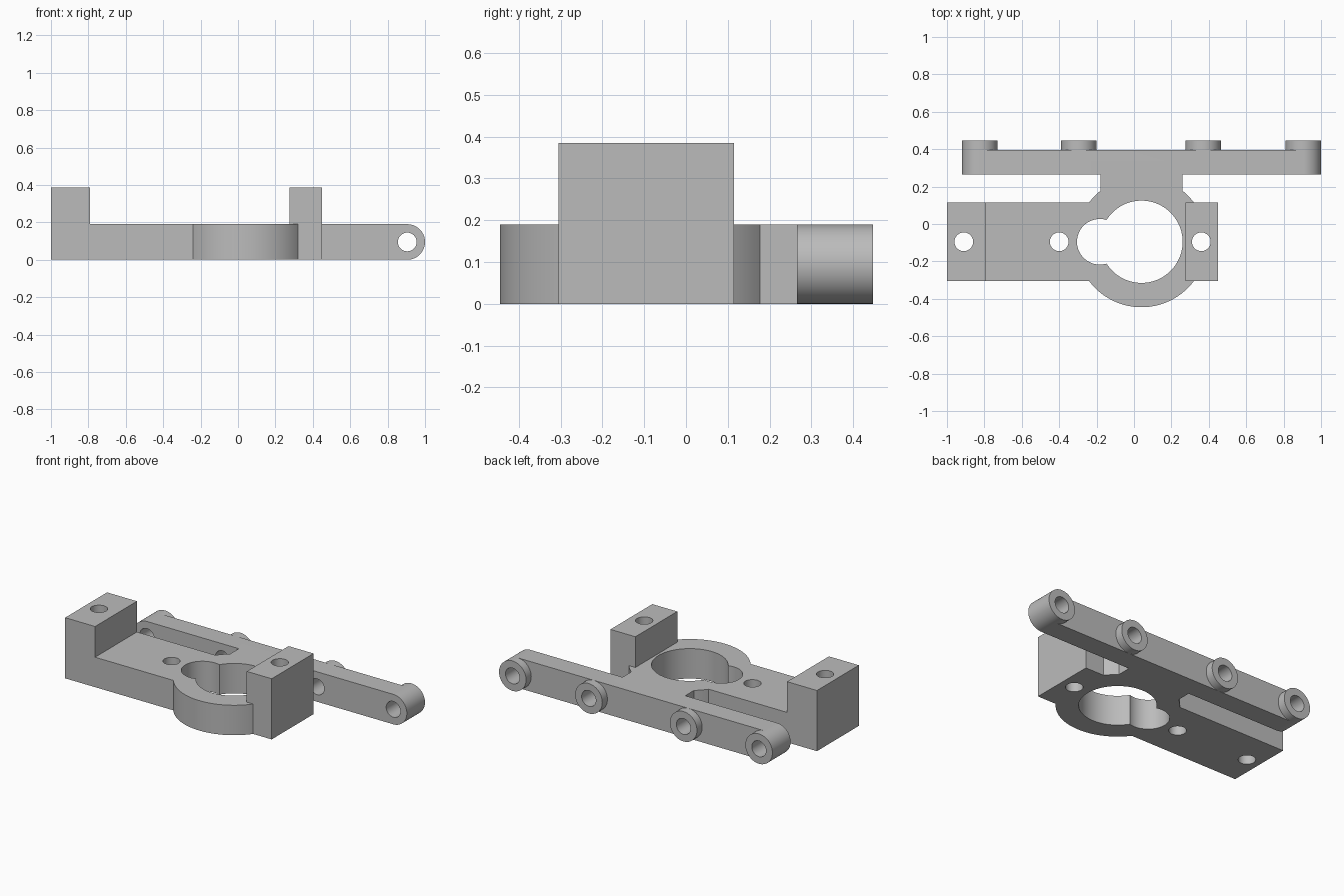
import bpy, bmesh
from math import cos, sin, pi, asin, radians
from mathutils import Vector

cube = bpy.data.objects.get("Cube")
if cube:
    bpy.data.objects.remove(cube, do_unlink=True)

grey = bpy.data.materials.new("plain grey")
grey.use_nodes = True
grey.diffuse_color = (0.5, 0.5, 0.5, 1)
grey.node_tree.nodes["Principled BSDF"].inputs["Base Color"].default_value = (0.5, 0.5, 0.5, 1)

THICK = 0.19            # plate and bar thickness
MID = THICK / 2
CX, CY = 0.04, -0.095   # centre of the ring


def arc(cx, cy, r, start, end, steps):
    return [(cx + r * cos(start + (end - start) * i / steps),
             cy + r * sin(start + (end - start) * i / steps)) for i in range(steps + 1)]


def circle(cx, cy, r, steps=64):
    return arc(cx, cy, r, 0, 2 * pi, steps)[:-1]


def box(x0, x1, y0, y1):
    return [(x0, y0), (x1, y0), (x1, y1), (x0, y1)]


def prism(name, outline, low, high, along_y=False):
    """Extrude an outline along z, or an x-z outline along y."""
    bm = bmesh.new()
    verts = [bm.verts.new((a, low, b) if along_y else (a, b, low)) for a, b in outline]
    face = bm.faces.new(verts)
    new = bmesh.ops.extrude_face_region(bm, geom=[face])["geom"]
    shift = Vector((0, high - low, 0) if along_y else (0, 0, high - low))
    bmesh.ops.translate(bm, vec=shift, verts=[v for v in new if isinstance(v, bmesh.types.BMVert)])
    bmesh.ops.recalc_face_normals(bm, faces=bm.faces)
    mesh = bpy.data.meshes.new(name)
    bm.to_mesh(mesh)
    bm.free()
    mesh.materials.append(grey)
    obj = bpy.data.objects.new(name, mesh)
    bpy.context.collection.objects.link(obj)
    return obj


def combine(target, others, operation):
    """Apply boolean operations and remove the helper solids."""
    for other in others:
        other.hide_render = True
        mod = target.modifiers.new(operation, 'BOOLEAN')
        mod.operation, mod.solver, mod.object = operation, 'EXACT', other
        bpy.context.view_layer.objects.active = target
        bpy.ops.object.modifier_apply(modifier=mod.name)
        bpy.data.objects.remove(other, do_unlink=True)


# Base plate: strap, ring bulge and neck in one outline
R = 0.35
front, back, neck_l, neck_r = -0.305, 0.115, -0.18, 0.26
a_front = asin((CY - front) / R)
a_back = asin((back - CY) / R)
a_neck = asin((CX - neck_l) / R)
outline = [(-1, back), (-1, front)]
outline += arc(CX, CY, R, pi + a_front, 2 * pi - a_front, 48)
outline += [(0.45, front), (0.45, back)]
outline += arc(CX, CY, R, a_back, pi / 2 - a_neck, 6)
outline += [(neck_r, 0.33), (neck_l, 0.33)]
outline += arc(CX, CY, R, pi / 2 + a_neck, pi - a_back, 6)
bracket = prism("bracket", outline, 0, THICK)

# Raised end blocks and rounded rear bar
bar_outline = arc(0.905, MID, MID, -pi / 2, pi / 2, 32) + arc(-0.825, MID, MID, pi / 2, 3 * pi / 2, 32)
combine(bracket, [
    prism("left_block", box(-1, -0.79, front, back), 0, 0.385),
    prism("right_block", box(0.275, 0.45, front, back), 0, 0.385),
    prism("rear_bar", bar_outline, 0.265, 0.395, True),
], 'UNION')

# Bosses on the back of the bar
boss_x = (-0.825, -0.295, 0.37, 0.905)
combine(bracket, [prism("boss", circle(x, MID, MID), 0.395, 0.447, True) for x in boss_x], 'UNION')

# Keyhole opening, screw holes and boss bores
cutters = [prism("ring_cutter", circle(CX, CY, 0.22, 96), -0.1, 0.3),
           prism("side_cutter", circle(-0.183, CY, 0.122), -0.1, 0.3)]
cutters += [prism("screw_cutter", circle(x, CY, 0.05, 48), -0.1, 0.5) for x in (-0.91, -0.4, 0.36)]
cutters += [prism("bore_cutter", circle(x, MID, 0.05, 48), 0.2, 0.5, True) for x in boss_x]
combine(bracket, cutters, 'DIFFERENCE')

bpy.ops.object.select_all(action='DESELECT')
bracket.select_set(True)
bpy.context.view_layer.objects.active = bracket
bpy.ops.object.shade_smooth_by_angle(angle=radians(30))
